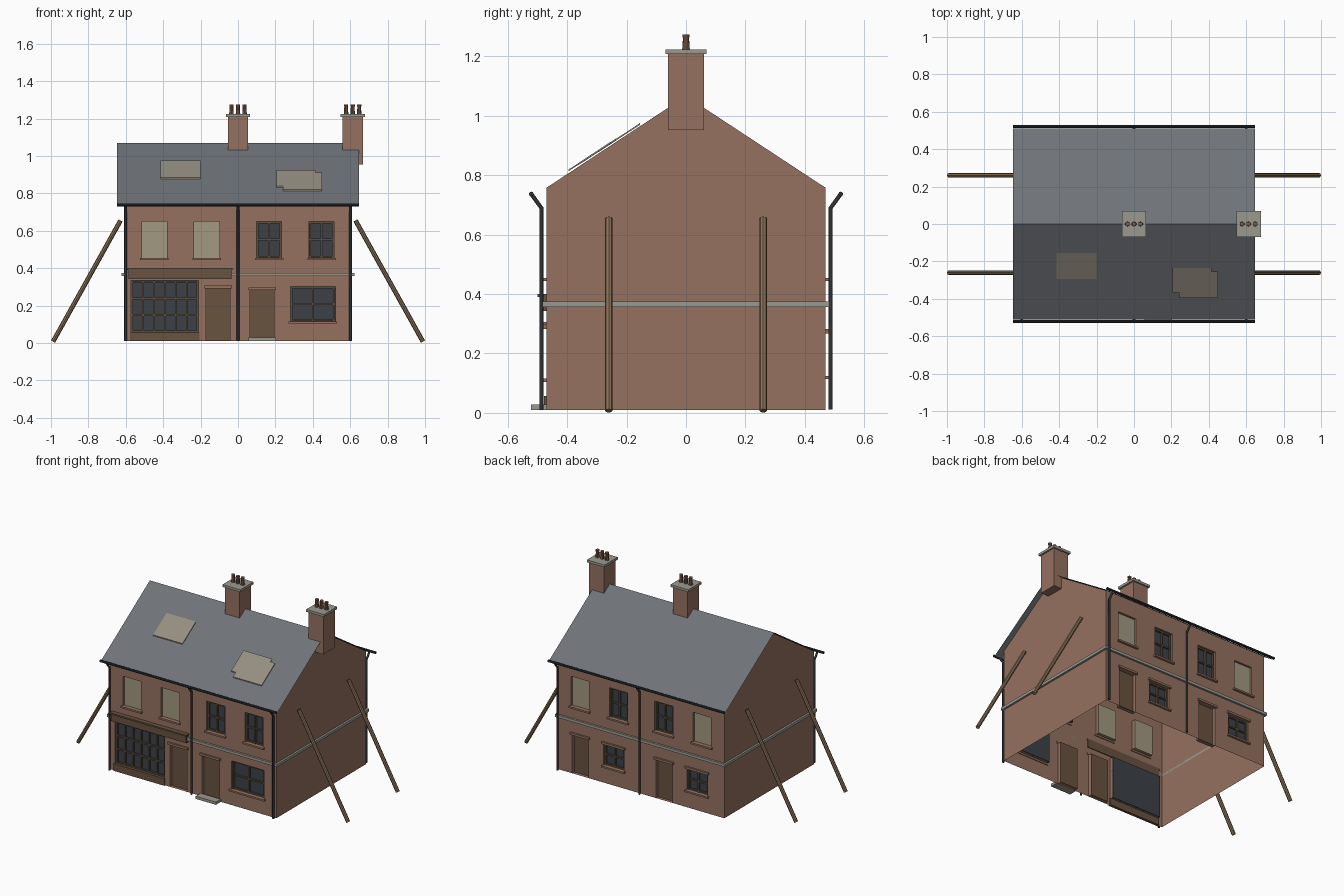
import bpy, bmesh, math
from mathutils import Vector

if "Cube" in bpy.data.objects:
    bpy.data.objects.remove(bpy.data.objects["Cube"])

W, D, BASE, EAVE = 0.61, 0.47, 0.01, 0.76
RIDGE, SLOPE = 1.07, 0.659


def mat(name, r, g, b):
    m = bpy.data.materials.new(name)
    m.diffuse_color = (r, g, b, 1)
    m.use_nodes = True
    m.node_tree.nodes["Principled BSDF"].inputs["Base Color"].default_value = m.diffuse_color
    return m


BRICK = mat("brick", 0.30, 0.165, 0.115)
SLATE = mat("slate", 0.16, 0.175, 0.19)
GLASS = mat("glass", 0.045, 0.052, 0.062)
BOARD = mat("board", 0.36, 0.32, 0.22)
WOOD = mat("dark_wood", 0.14, 0.085, 0.05)
FRAME = mat("frame", 0.10, 0.075, 0.05)
STONE = mat("stone", 0.33, 0.32, 0.28)
IRON = mat("iron", 0.03, 0.032, 0.036)
TIMBER = mat("timber", 0.24, 0.16, 0.09)
PATCH = mat("roof_patch", 0.30, 0.27, 0.22)
CLAY = mat("clay", 0.24, 0.11, 0.07)


def finish(name, bm, m):
    me = bpy.data.meshes.new(name)
    bm.to_mesh(me)
    bm.free()
    me.materials.append(m)
    ob = bpy.data.objects.new(name, me)
    bpy.context.collection.objects.link(ob)
    return ob


def quad(bm, *pts):
    return bm.faces.new([bm.verts.new(p) for p in pts])


def boxes(name, items, m):
    """One object made of boxes given as (x0, x1, y0, y1, z0, z1)."""
    bm = bmesh.new()
    for x0, x1, y0, y1, z0, z1 in items:
        vs = bmesh.ops.create_cube(bm, size=1)["verts"]
        for v in vs:
            v.co = Vector(((x0 + x1) / 2 + v.co.x * (x1 - x0),
                           (y0 + y1) / 2 + v.co.y * abs(y1 - y0),
                           (z0 + z1) / 2 + v.co.z * (z1 - z0)))
    return finish(name, bm, m)


def on_wall(s, x0, x1, o0, o1, z0, z1):
    """Box extents on the front (s=-1) or back (s=1) wall, o = distance outwards."""
    return (x0, x1, s * (D + o0), s * (D + o1), z0, z1)


def rod(name, a, b, r0, r1, sides, m):
    a, b = Vector(a), Vector(b)
    bm = bmesh.new()
    bmesh.ops.create_cone(bm, cap_ends=True, segments=sides, radius1=r0, radius2=r1, depth=(b - a).length)
    q = (b - a).to_track_quat('Z', 'Y')
    for v in bm.verts:
        v.co = q @ v.co + (a + b) / 2
    return finish(name, bm, m)


# openings: (side, kind, x0, x1, z0, z1, columns, rows)
openings = []
for s in (-1, 1):
    for c, kind in ((-0.447, "boarded"), (-0.167, "boarded" if s < 0 else "window"),
                    (0.166, "window"), (0.447, "window" if s < 0 else "boarded")):
        openings.append((s, kind, c - 0.067, c + 0.067, 0.455, 0.65, 2, 2))
openings += [
    (-1, "window", 0.28, 0.52, 0.115, 0.303, 2, 2),
    (-1, "shop", -0.572, -0.21, 0.055, 0.333, 6, 3),
    (-1, "door", 0.065, 0.193, BASE, 0.283, 0, 0),
    (-1, "door", -0.17, -0.043, BASE, 0.292, 0, 0),
    (1, "door", 0.384, 0.505, BASE, 0.268, 0, 0),
    (1, "window", 0.125, 0.275, 0.125, 0.268, 2, 2),
    (1, "door", -0.23, -0.108, BASE, 0.268, 0, 0),
    (1, "window", -0.487, -0.335, 0.125, 0.268, 2, 2),
]

# brick shell: pierced long walls with reveals, plus two gables
bm = bmesh.new()
DEPTH = 0.022
for s in (-1, 1):
    holes = [o[2:6] for o in openings if o[0] == s]
    xs = sorted({-W, W} | {h[0] for h in holes} | {h[1] for h in holes})
    zs = sorted({BASE, EAVE} | {h[2] for h in holes} | {h[3] for h in holes})
    y, yi = s * D, s * (D - DEPTH)
    for a, b in zip(xs, xs[1:]):
        for c, d in zip(zs, zs[1:]):
            mx, mz = (a + b) / 2, (c + d) / 2
            if not any(h[0] < mx < h[1] and h[2] < mz < h[3] for h in holes):
                quad(bm, (a, y, c), (b, y, c), (b, y, d), (a, y, d))
    for a, b, c, d in holes:
        ring = [(a, c), (b, c), (b, d), (a, d)]
        for (x0, z0), (x1, z1) in zip(ring, ring[1:] + ring[:1]):
            quad(bm, (x0, y, z0), (x1, y, z1), (x1, yi, z1), (x0, yi, z0))
for x in (-W, W):
    quad(bm, (x, -D, BASE), (x, D, BASE), (x, D, EAVE - 0.002), (x, 0, RIDGE - 0.003), (x, -D, EAVE - 0.002))
bmesh.ops.remove_doubles(bm, verts=bm.verts, dist=1e-5)
bmesh.ops.recalc_face_normals(bm, faces=bm.faces)
finish("brick_walls", bm, BRICK)

# window panes, boards, doors, glazing bars, sills and lintels
panes = {"window": [], "boarded": [], "door": []}
bars, sills, lintels = [], [], []
T = 0.006
for s, kind, x0, x1, z0, z1, nx, nz in openings:
    key = "window" if kind == "shop" else kind
    out = -DEPTH + (0.008 if kind == "boarded" else 0)
    panes[key].append(on_wall(s, x0, x1, -DEPTH - 0.004, out, z0, z1))
    for i in range(nx + 1 if key == "window" else 0):
        x = x0 + T + (x1 - x0 - 2 * T) * i / nx
        bars.append(on_wall(s, x - T * 0.8, x + T * 0.8, -DEPTH, -0.010, z0, z1))
    for j in range(nz + 1 if key == "window" else 0):
        z = z0 + T + (z1 - z0 - 2 * T) * j / nz
        bars.append(on_wall(s, x0, x1, -DEPTH, -0.011, z - T * 0.8, z + T * 0.8))
    if kind in ("window", "boarded"):
        sills.append(on_wall(s, x0 - 0.009, x1 + 0.009, -0.005, 0.014, z0 - 0.011, z0))
    if kind == "door" or (s > 0 and z1 < 0.4):
        lintels.append(on_wall(s, x0 - 0.01, x1 + 0.01, -0.005, 0.012, z1, z1 + 0.014))
boxes("window_glass", panes["window"], GLASS)
boxes("window_boards", panes["boarded"], BOARD)
boxes("doors", panes["door"], WOOD)
boxes("glazing_bars", bars, FRAME)
boxes("window_sills", sills, BRICK)
boxes("lintels", lintels, BRICK)

# shopfront and doorstep
boxes("shop_fascia", [on_wall(-1, -0.585, -0.035, -0.005, 0.022, 0.343, 0.39),
                      on_wall(-1, -0.59, -0.03, -0.005, 0.03, 0.39, 0.4)], WOOD)
boxes("shop_stall_riser", [on_wall(-1, -0.578, -0.205, -0.01, 0.008, BASE, 0.057)], WOOD)
boxes("doorstep", [on_wall(-1, 0.055, 0.203, 0, 0.052, BASE, 0.028)], STONE)

# string course around the house
B = 0.013
boxes("string_course", [on_wall(s, -W - B, W + B, 0, B, 0.357, 0.375) for s in (-1, 1)] +
      [(min(x, x + t), max(x, x + t), -D, D, 0.357, 0.375) for x, t in ((W, B), (-W, -B))], STONE)

# thin slate roof
bm = bmesh.new()
E = 0.51
for s in (-1, 1):
    quad(bm, (-0.646, 0, RIDGE), (0.646, 0, RIDGE),
         (0.646, s * E, RIDGE - SLOPE * E), (-0.646, s * E, RIDGE - SLOPE * E))
bmesh.ops.remove_doubles(bm, verts=bm.verts, dist=1e-5)
bmesh.ops.recalc_face_normals(bm, faces=bm.faces)
finish("slate_roof", bm, SLATE)

# repair patches on the front slope
for i, (x0, x1, y0, y1) in enumerate(((-0.415, -0.20, -0.155, -0.295),
                                      (0.205, 0.415, -0.235, -0.365),
                                      (0.24, 0.45, -0.255, -0.395))):
    ob = boxes("roof_patch_%d" % i, [(x0, x1, y1, y0, 0, 0.006)], PATCH)
    for v in ob.data.vertices:
        v.co.z += RIDGE + SLOPE * v.co.y + 0.002 + 0.001 * i

# chimneys with caps and pots
for name, cx in (("centre", 0.0), ("gable", 0.613)):
    boxes(name + "_chimney", [(cx - 0.054, cx + 0.054, -0.06, 0.06, 0.953, 1.21)], BRICK)
    boxes(name + "_chimney_cap", [(cx - 0.065, cx + 0.065, -0.069, 0.069, 1.208, 1.224)], STONE)
    for i in (-1, 0, 1):
        x = cx + i * 0.035
        rod(name + "_chimney_pot", (x, 0, 1.222), (x, 0, 1.266), 0.013, 0.010, 10, CLAY)
        rod(name + "_pot_rim", (x, 0, 1.264), (x, 0, 1.274), 0.012, 0.012, 10, CLAY)

# gutters and downpipes
for s, pipes in ((-1, (-0.6, 0, 0.6)), (1, (0, 0.6))):
    rod("gutter", (-0.646, s * 0.521, 0.737), (0.646, s * 0.521, 0.737), 0.008, 0.008, 8, IRON)
    for x in pipes:
        cu = bpy.data.curves.new("downpipe", 'CURVE')
        cu.dimensions = '3D'
        cu.bevel_depth, cu.bevel_resolution, cu.use_fill_caps = 0.007, 2, True
        sp = cu.splines.new('POLY')
        sp.points.add(2)
        for p, (y, z) in zip(sp.points, ((0.487, 0.012), (0.487, 0.69), (0.521, 0.737))):
            p.co = (x, s * y, z, 1)
        cu.materials.append(IRON)
        bpy.context.collection.objects.link(bpy.data.objects.new("downpipe", cu))

# raking props against the gables
for sx in (-1, 1):
    for y in (-0.26, 0.26):
        rod("raking_prop", (sx * 0.628, y, 0.655), (sx * 0.989, y, 0.007), 0.0125, 0.0125, 8, TIMBER)
